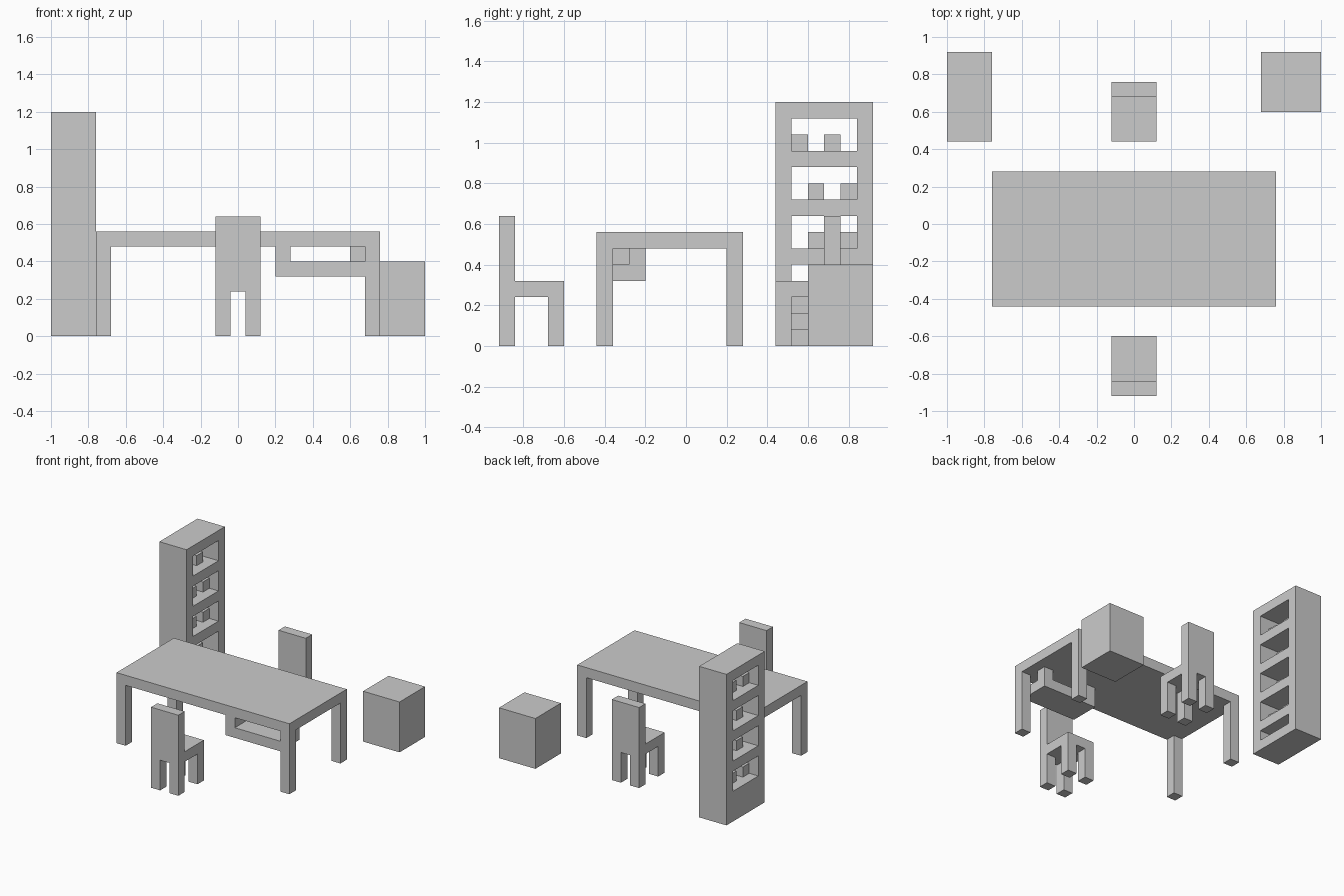
import bpy
import bmesh
from mathutils import Matrix

if "Cube" in bpy.data.objects:
    bpy.data.objects.remove(bpy.data.objects["Cube"])

U = 0.08  # common thickness of boards, legs and posts


def boxes(name, *spans):
    """One object made of boxes, each given as (x0, x1, y0, y1, z0, z1)."""
    bm = bmesh.new()
    for x0, x1, y0, y1, z0, z1 in spans:
        centre = Matrix.Translation(((x0 + x1) / 2, (y0 + y1) / 2, (z0 + z1) / 2))
        size = Matrix.Diagonal((x1 - x0, y1 - y0, z1 - z0, 1))
        bmesh.ops.create_cube(bm, size=1, matrix=centre @ size)
    mesh = bpy.data.meshes.new(name)
    bm.to_mesh(mesh)
    bm.free()
    ob = bpy.data.objects.new(name, mesh)
    bpy.context.collection.objects.link(ob)
    return ob


def legs(name, x0, x1, y0, y1, height):
    """Four square legs at the corners of a rectangle."""
    boxes(name, *[(x, x + U, y, y + U, 0, height)
                  for x in (x0, x1 - U) for y in (y0, y1 - U)])


# Table
boxes("table_top", (-0.76, 0.76, -0.44, 0.28, 0.48, 0.56))
legs("table_legs", -0.76, 0.76, -0.44, 0.28, 0.48)

# Open tray under the right front of the table
boxes("tray_bottom", (0.20, 0.68, -0.44, -0.20, 0.32, 0.40))
boxes("tray_side", (0.20, 0.28, -0.44, -0.20, 0.40, 0.48))
boxes("tray_post", (0.60, 0.68, -0.28, -0.20, 0.40, 0.48))


# Two chairs facing the table
def chair(prefix, y0, back_y):
    boxes(prefix + "_seat", (-0.12, 0.12, y0, y0 + 0.32, 0.24, 0.32))
    boxes(prefix + "_backrest", (-0.12, 0.12, back_y, back_y + U, 0.32, 0.64))
    legs(prefix + "_legs", -0.12, 0.12, y0, y0 + 0.32, 0.24)


chair("front_chair", -0.92, -0.92)
chair("rear_chair", 0.44, 0.68)

# Bookcase: four openings right through and a shallow closed one at the bottom
bookcase = boxes("bookcase", (-1.0, -0.76, 0.44, 0.92, 0, 1.2))
shelf_levels = (0.24, 0.48, 0.72, 0.96)
cutter = boxes("opening_cutter",
               (-0.92, -0.70, 0.52, 0.84, 0.08, 0.16),
               *[(-1.1, -0.70, 0.52, 0.84, z, z + 0.16) for z in shelf_levels])
cutter.hide_render = True
cutter.hide_viewport = True
cut = bookcase.modifiers.new("openings", 'BOOLEAN')
cut.operation = 'DIFFERENCE'
cut.solver = 'EXACT'
cut.object = cutter

# Small blocks standing on the shelves
for z, starts in zip(shelf_levels, ((0.52, 0.68), (0.60, 0.76), (0.60, 0.76), (0.52, 0.68))):
    boxes("shelf_blocks", *[(-0.92, -0.84, y, y + U, z, z + U) for y in starts])

# Storage cube in the rear right corner
boxes("storage_cube", (0.68, 1.0, 0.60, 0.92, 0, 0.40))
